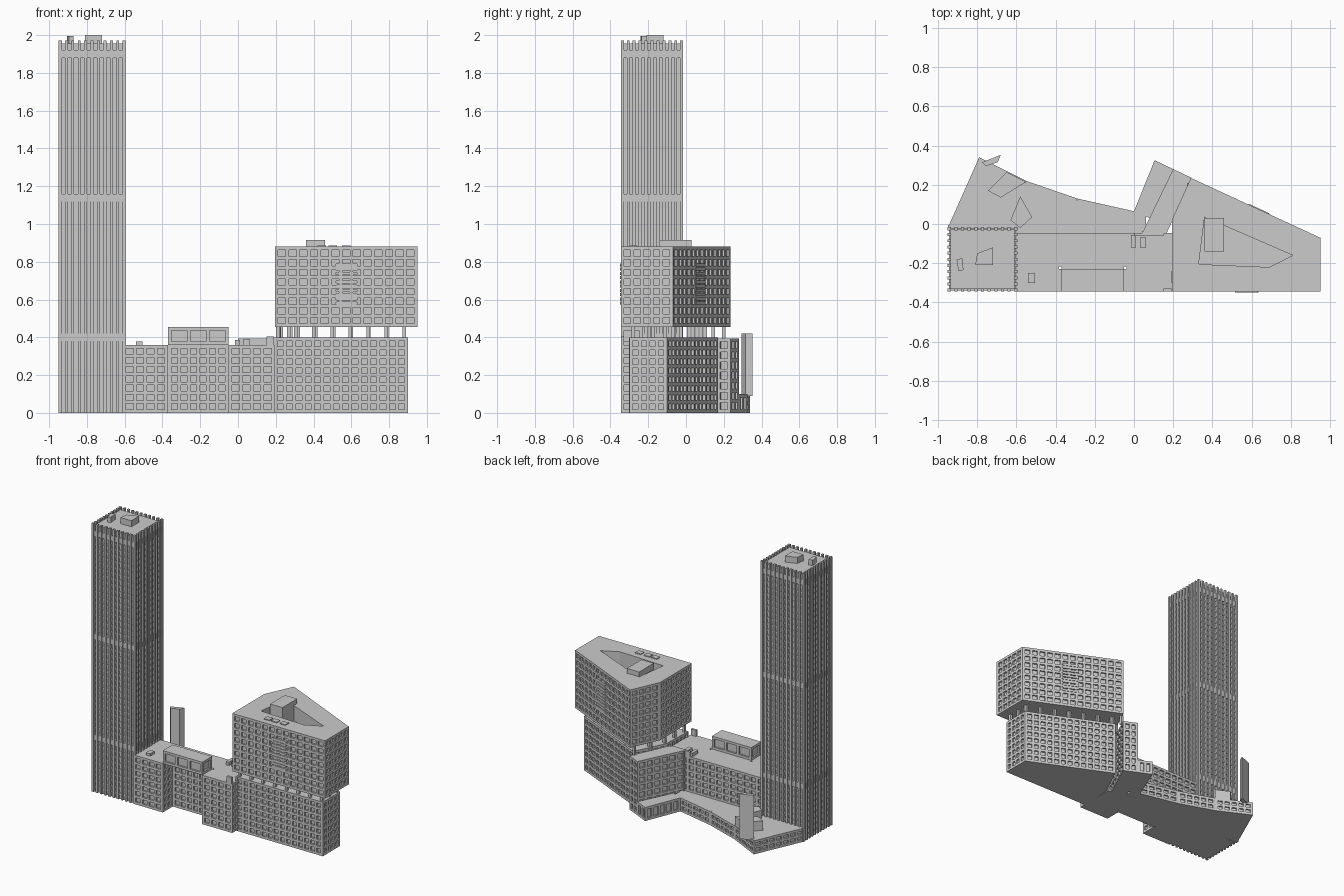
import bpy, bmesh, math
from mathutils import Vector

if "Cube" in bpy.data.objects:
    bpy.data.objects.remove(bpy.data.objects["Cube"])

D = 0.012  # window recess depth


def prism(bm, pts, z0, z1):
    """Closed vertical prism over a counter-clockwise outline."""
    lo = [bm.verts.new((x, y, z0)) for x, y in pts]
    hi = [bm.verts.new((x, y, z1)) for x, y in pts]
    bm.faces.new(lo[::-1])
    bm.faces.new(hi)
    n = len(pts)
    for i in range(n):
        j = (i + 1) % n
        bm.faces.new((lo[i], lo[j], hi[j], hi[i]))


def finish(bm, name):
    bmesh.ops.recalc_face_normals(bm, faces=bm.faces[:])
    me = bpy.data.meshes.new(name)
    bm.to_mesh(me)
    bm.free()
    ob = bpy.data.objects.new(name, me)
    bpy.context.collection.objects.link(ob)
    return ob


def solid(name, pts, z0, z1):
    bm = bmesh.new()
    prism(bm, pts, z0, z1)
    return finish(bm, name)


def rect(x0, x1, y0, y1):
    return [(x0, y0), (x1, y0), (x1, y1), (x0, y1)]


def inset(pts, d):
    """Offset a counter-clockwise outline inward by d."""
    out, n = [], len(pts)
    for i in range(n):
        a, b, c = (Vector(pts[(i + k) % n]) for k in (-1, 0, 1))
        u, v = (b - a).normalized(), (c - b).normalized()
        nu, nv = Vector((-u.y, u.x)), Vector((-v.y, v.x))
        p = b + (nu + nv) * (d / (1 + nu.dot(nv)))
        out.append((p.x, p.y))
    return out


def strip(bm, p, q, s0, s1, z0, z1, depth):
    """Bar on the wall p-q between distances s0 and s1, going inward by depth."""
    p, q = Vector(p), Vector(q)
    u = (q - p).normalized()
    w = Vector((-u.y, u.x)) * depth
    a, b = p + u * s0, p + u * s1
    prism(bm, [tuple(a), tuple(b), tuple(b + w), tuple(a + w)], z0, z1)


def building(name, pts, z0, z1, rows, pitch=0.058, bar=0.018):
    """Recessed core plus a projecting grid of mullions and floor bands."""
    core = solid(name + "_core", inset(pts, D), z0, z1)
    bm = bmesh.new()
    for p, q in zip(pts, pts[1:] + pts[:1]):
        length = (Vector(q) - Vector(p)).length
        cols = max(1, round(length / pitch))
        for i in range(cols + 1):
            s = (length - bar) * i / cols
            strip(bm, p, q, s, s + bar, z0, z1, D + 0.002)
        for r in range(rows + 1):
            z = z0 + (z1 - z0 - bar) * r / rows
            strip(bm, p, q, 0, length, z, z + bar, D + 0.001)
    finish(bm, name + "_window_grid")
    return core


def louvres(name, p, q, centre, z0, z1, count, width):
    """Stack of rounded horizontal vent bars on a wall."""
    bm = bmesh.new()
    p, q = Vector(p), Vector(q)
    u = (q - p).normalized()
    out = Vector((u.y, -u.x))
    h = (z1 - z0) / count
    r = h * 0.36
    for k in range(count):
        zc = z0 + h * (k + 0.5)
        ring = []
        for i in range(8):
            a = -math.pi / 2 + math.pi * (i % 4) / 3 + (math.pi if i > 3 else 0)
            s = centre + (width / 2 - r) * (1 if i < 4 else -1) + r * math.cos(a)
            ring.append((p + u * s, zc + r * math.sin(a)))
        back = [bm.verts.new((*(c - out * D), z)) for c, z in ring]
        front = [bm.verts.new((*(c + out * 0.004), z)) for c, z in ring]
        bm.faces.new(front)
        bm.faces.new(back[::-1])
        for i in range(8):
            j = (i + 1) % 8
            bm.faces.new((front[i], back[i], back[j], front[j]))
    finish(bm, name)


# Tower: core, floor bands and full-height fins
tower = rect(-0.95, -0.595, -0.345, -0.015)
solid("tower_core", inset(tower, 0.014), 0, 1.955)
bm = bmesh.new()
for k in range(44):
    prism(bm, inset(tower, 0.009), 0.03 + k * 0.0435, 0.046 + k * 0.0435)
for z in (0.38, 1.12, 1.88):
    prism(bm, inset(tower, 0.006), z, z + 0.04)
finish(bm, "tower_floor_bands")
bm = bmesh.new()
for p, q in zip(tower, tower[1:] + tower[:1]):
    length = (Vector(q) - Vector(p)).length
    for i in range(11):
        s = (length - 0.015) * i / 10
        strip(bm, p, q, s, s + 0.015, 0, 1.972, 0.017)
finish(bm, "tower_fins")
solid("tower_plant_room", [(-0.81, -0.21), (-0.72, -0.21), (-0.72, -0.12), (-0.80, -0.15)], 1.95, 2.0)
solid("tower_vent", [(-0.895, -0.24), (-0.87, -0.235), (-0.875, -0.175), (-0.905, -0.18)], 1.95, 1.995)

# Middle podium with front recess and the box bridging it
building("podium", [(-0.61, -0.345), (-0.37, -0.345), (-0.37, -0.23), (-0.05, -0.23),
                    (-0.05, -0.345), (0.195, -0.345), (0.195, -0.045), (-0.61, -0.045)], 0, 0.36, 7)
building("podium_roof_box", rect(-0.37, -0.05, -0.345, -0.23), 0.36, 0.455, 1, 0.11)

# Rear wing and the low buildings behind
building("rear_wing", [(0.04, -0.05), (0.165, -0.05), (0.295, 0.235), (0.2, 0.28)], 0, 0.395, 7)
building("low_annex", [(0.0, 0.065), (0.08, 0.03), (0.2, 0.28), (0.105, 0.325)], 0, 0.1, 1)
building("low_plinth", [(-0.95, -0.02), (-0.6, -0.05), (0.06, -0.05), (0.06, 0.05), (0.0, 0.065),
                        (-0.29, 0.13), (-0.55, 0.22), (-0.79, 0.34)], 0, 0.1, 2)
solid("standing_slab", [(-0.775, 0.315), (-0.755, 0.295), (-0.695, 0.315), (-0.68, 0.352)], 0.09, 0.42)
solid("plinth_box_a", [(-0.745, 0.17), (-0.68, 0.135), (-0.55, 0.215), (-0.65, 0.265)], 0.09, 0.17)
solid("plinth_box_b", [(-0.63, 0.02), (-0.58, -0.02), (-0.52, 0.035), (-0.58, 0.14)], 0.09, 0.16)

# Lower east block
east = [(0.19, -0.30), (0.90, -0.30), (0.90, -0.10), (0.31, 0.17), (0.2, -0.06)]
building("east_block", east, 0, 0.398, 8, 0.05)

# Upper east block, overhanging, with a courtyard cut in its roof
upper = [(0.195, -0.345), (0.95, -0.345), (0.95, -0.07), (0.29, 0.235), (0.195, 0.025)]
core = building("upper_block", upper, 0.455, 0.88, 8)
cutter = solid("courtyard_cutter", [(0.33, -0.205), (0.69, -0.22), (0.81, -0.16), (0.36, 0.035)], 0.77, 1.0)
cutter.hide_render = True
cutter.hide_set(True)
cut = core.modifiers.new("courtyard", "BOOLEAN")
cut.operation = "DIFFERENCE"
cut.object = cutter
solid("courtyard_plant_room", rect(0.36, 0.46, -0.14, 0.03), 0.76, 0.915)
louvres("front_louvre", upper[0], upper[1], 0.38, 0.57, 0.795, 10, 0.12)
louvres("rear_louvre", upper[2], upper[3], 0.345, 0.57, 0.795, 10, 0.12)

# Columns between the two east blocks
bm = bmesh.new()
ring = inset(east, 0.02)
for p, q in zip(ring, ring[1:] + ring[:1]):
    p, q = Vector(p), Vector(q)
    n = max(1, round((q - p).length / 0.1))
    for i in range(n):
        c = p.lerp(q, i / n)
        prism(bm, rect(c.x - 0.009, c.x + 0.009, c.y - 0.009, c.y + 0.009), 0.39, 0.46)
for x, y in ((0.28, 0.2), (0.23, 0.08)):
    prism(bm, rect(x - 0.009, x + 0.009, y - 0.009, y + 0.009), 0.39, 0.46)
finish(bm, "columns")

# Small rooftop units on the podium and upper block
units = [(-0.015, 0.01, -0.12, -0.055, 0.35, 0.385), (0.03, 0.06, -0.12, -0.07, 0.35, 0.39),
         (-0.54, -0.505, -0.30, -0.25, 0.35, 0.378), (0.15, 0.19, -0.345, -0.328, 0.35, 0.405),
         (0.0, 0.15, -0.06, -0.045, 0.35, 0.395)]
units += [(x, x + 0.045, -0.30, -0.26, 0.875, 0.886) for x in (0.42, 0.48, 0.55)]
for i, (x0, x1, y0, y1, z0, z1) in enumerate(units):
    solid("roof_unit_%d" % i, rect(x0, x1, y0, y1), z0, z1)
